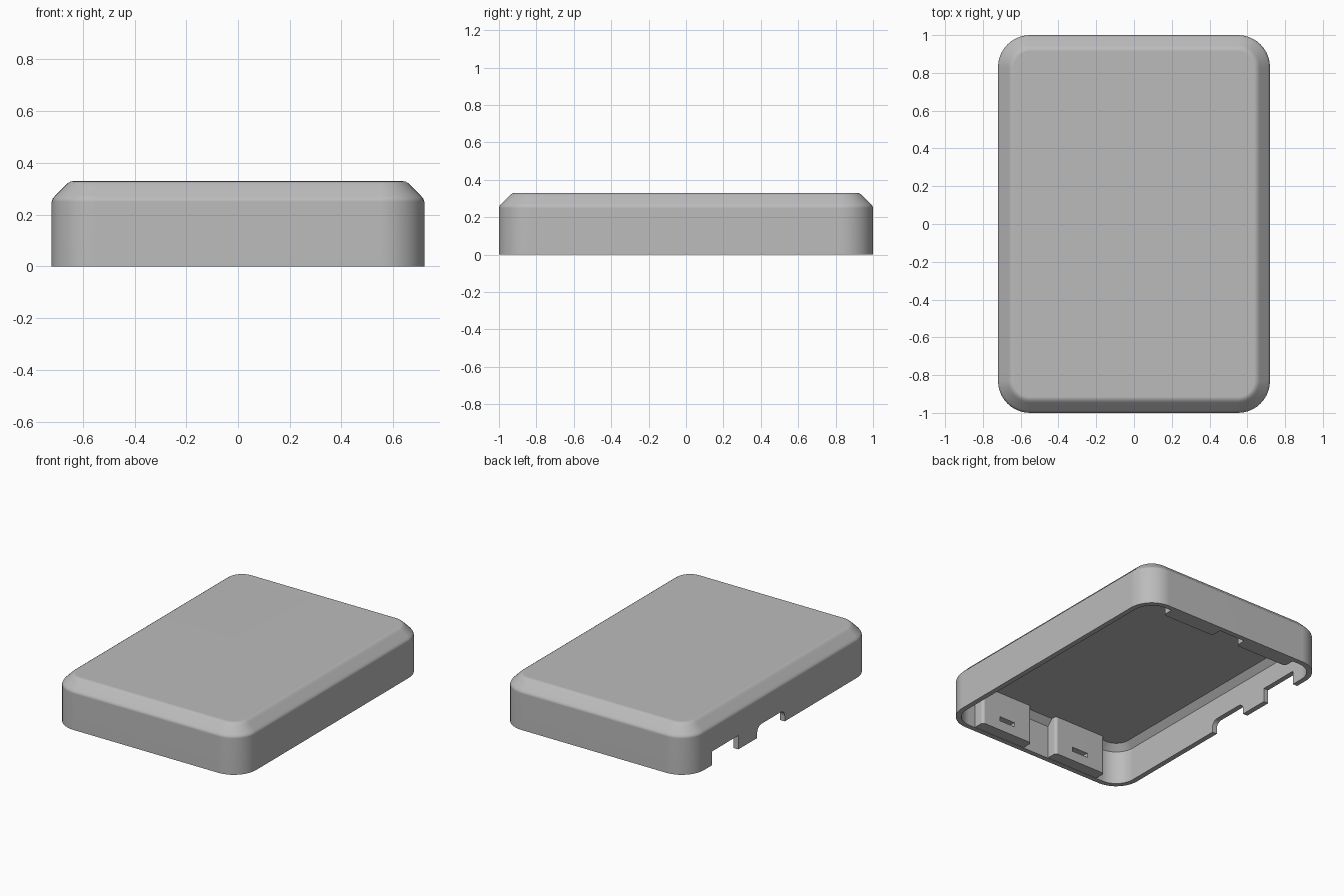
import bpy, bmesh, math
from mathutils import Vector

cube = bpy.data.objects.get("Cube")
if cube:
    bpy.data.objects.remove(cube, do_unlink=True)

HALF_X, HALF_Y, RADIUS, WALL = 0.72, 1.0, 0.17, 0.035

grey = bpy.data.materials.new("plain_grey")
grey.use_nodes = True
colour = (0.5, 0.5, 0.5, 1)
grey.diffuse_color = colour
grey.node_tree.nodes["Principled BSDF"].inputs["Base Color"].default_value = colour


def finish(name, bm):
    bmesh.ops.recalc_face_normals(bm, faces=bm.faces)
    mesh = bpy.data.meshes.new(name)
    bm.to_mesh(mesh)
    bm.free()
    mesh.materials.append(grey)
    obj = bpy.data.objects.new(name, mesh)
    bpy.context.collection.objects.link(obj)
    return obj


def box(name, lo, hi, radius=0, pick=None):
    """Box between two corners; pick chooses the edges to round."""
    bm = bmesh.new()
    bmesh.ops.create_cube(bm, size=1)
    lo, hi = Vector(lo), Vector(hi)
    for v in bm.verts:
        v.co = Vector([(a + b) / 2 + c * (b - a) for a, b, c in zip(lo, hi, v.co)])
    if radius:
        edges = [e for e in bm.edges if pick(*[v.co for v in e.verts])]
        bmesh.ops.bevel(bm, geom=edges, offset=radius, segments=5,
                        profile=0.5, affect='EDGES')
    return finish(name, bm)


def activate(obj):
    bpy.ops.object.select_all(action='DESELECT')
    obj.select_set(True)
    bpy.context.view_layer.objects.active = obj


def cut(obj, cutter):
    activate(obj)
    mod = obj.modifiers.new("cut", 'BOOLEAN')
    mod.operation, mod.solver, mod.object = 'DIFFERENCE', 'EXACT', cutter
    cutter.hide_render = True
    bpy.ops.object.modifier_apply(modifier=mod.name)
    bpy.data.objects.remove(cutter, do_unlink=True)


def smooth(obj):
    activate(obj)
    bpy.ops.object.shade_smooth_by_angle(angle=math.radians(30))
    mod = obj.modifiers.new("normals", 'WEIGHTED_NORMAL')
    mod.keep_sharp = True


def ring(bm, inset, z, steps=10):
    """Rounded rectangle at height z, moved inward by inset."""
    r, verts = RADIUS - inset, []
    for i, (sx, sy) in enumerate([(1, 1), (-1, 1), (-1, -1), (1, -1)]):
        for k in range(steps + 1):
            a = (i + k / steps) * math.pi / 2
            verts.append(bm.verts.new((sx * (HALF_X - RADIUS) + r * math.cos(a),
                                       sy * (HALF_Y - RADIUS) + r * math.sin(a), z)))
    return verts


# Lid shell: from the inner ceiling down to the rim, then up the outside
profile = [(WALL + 0.04, 0.27), (WALL, 0.23), (WALL, 0), (0, 0), (0, 0.25),
           (0.004, 0.262), (0.012, 0.272), (0.053, 0.313), (0.061, 0.321),
           (0.072, 0.328), (0.085, 0.33)]
bm = bmesh.new()
rings = [ring(bm, inset, z) for inset, z in profile]
for a, b in zip(rings, rings[1:]):
    for i in range(len(a)):
        j = (i + 1) % len(a)
        bm.faces.new((a[i], a[j], b[j], b[i]))
bm.faces.new(rings[0])
bm.faces.new(rings[-1])
shell = finish("lid_shell", bm)

# Port openings in the right-hand wall
cut(shell, box("rear_port_cutter", (-0.8, 0.46, -0.1), (-0.6, 0.745, 0.095)))
cut(shell, box("middle_port_cutter", (-0.8, -0.045, -0.1), (-0.6, 0.255, 0.08), 0.045,
               lambda a, b: a.z > 0 and b.z > 0 and abs(a.x - b.x) > 0.1))
smooth(shell)

# Clip blocks with a slot, two on each end wall
for end, sy in (("front", -1), ("back", 1)):
    for side, sx in (("left", 1), ("right", -1)):
        inner, outer = sy * 0.888, sy * (HALF_Y - WALL + 0.01)
        xs = sorted((sx * 0.1, sx * 0.5))
        ys = sorted((inner, outer))
        block = box(f"{end}_{side}_clip_block", (xs[0], ys[0], 0.002), (xs[1], ys[1], 0.28), 0.02,
                    lambda a, b: abs(a.z - b.z) > 0.1 and abs(a.y - inner) < 0.001)
        ys = sorted((sy * 0.8, sy * 0.94))
        cut(block, box("slot_cutter", (sx * 0.3 - 0.06, ys[0], 0.068),
                       (sx * 0.3 + 0.06, ys[1], 0.098)))
        smooth(block)
